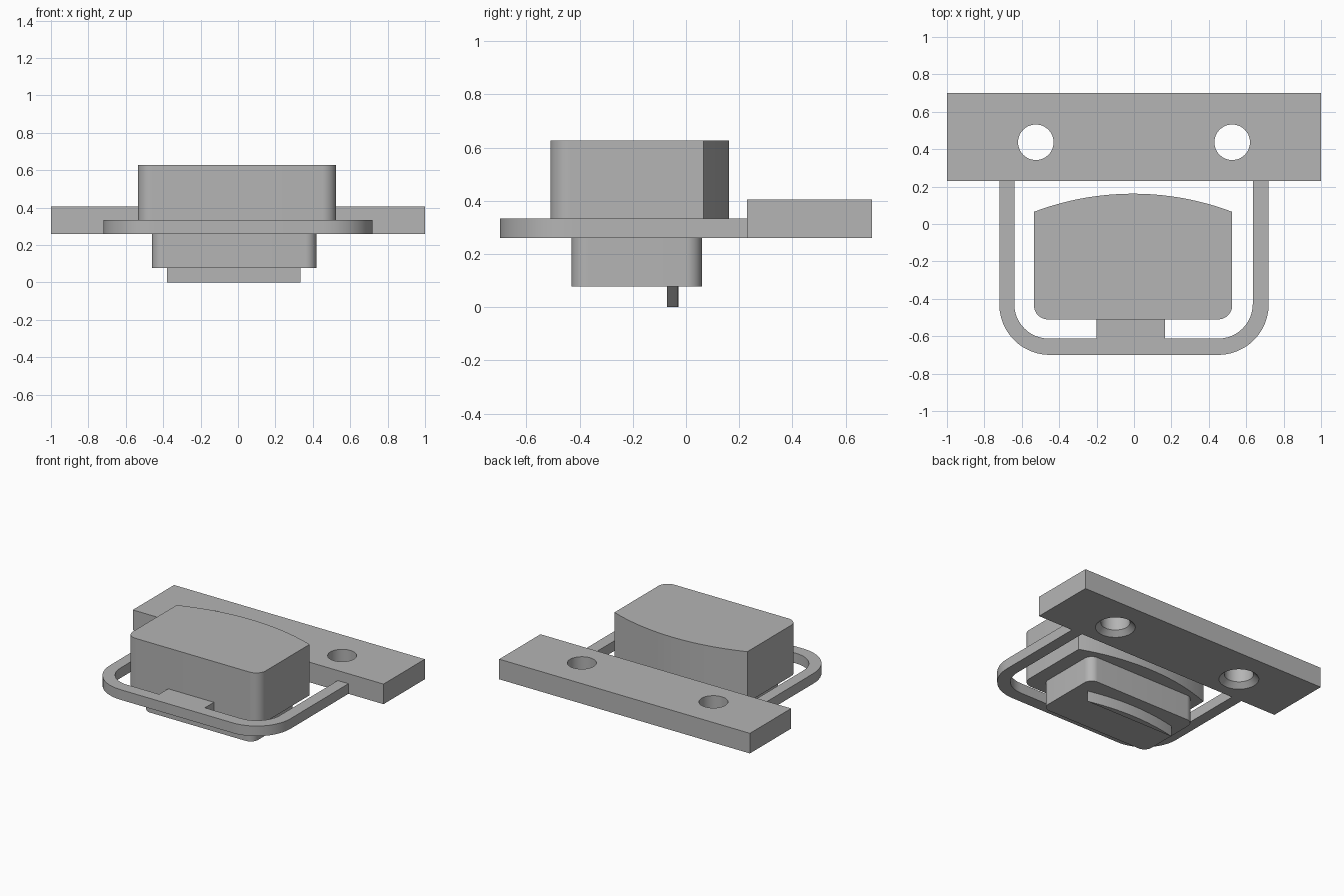
import bpy, bmesh, math
from mathutils import Vector

if "Cube" in bpy.data.objects:
    bpy.data.objects.remove(bpy.data.objects["Cube"], do_unlink=True)

grey = bpy.data.materials.new("plain grey")
grey.use_nodes = True
grey.diffuse_color = (0.46, 0.46, 0.46, 1)
grey.node_tree.nodes["Principled BSDF"].inputs["Base Color"].default_value = (0.46, 0.46, 0.46, 1)


def rounded(corners, steps=12):
    """Outline from (x, y, radius) corners, with tangent arcs at the rounded ones."""
    out = []
    for i, (x, y, r) in enumerate(corners):
        p = Vector((x, y))
        if r == 0:
            out.append(p)
            continue
        a = (Vector(corners[i - 1][:2]) - p).normalized()
        b = (Vector(corners[(i + 1) % len(corners)][:2]) - p).normalized()
        centre = p + (a + b) * r          # right-angled corners
        for k in range(steps + 1):
            t = math.pi / 2 * k / steps
            out.append(centre - b * r * math.cos(t) - a * r * math.sin(t))
    return out


def bow(x0, x1, y, sag, steps=32):
    """Shallow arc from x1 back to x0, bulging towards +y, ends left out."""
    half = (x1 - x0) / 2
    radius = (half ** 2 + sag ** 2) / (2 * sag)
    angle = math.asin(half / radius)
    points = []
    for k in range(1, steps):
        t = angle * (1 - 2 * k / steps)
        points.append(Vector(((x0 + x1) / 2 + radius * math.sin(t),
                              y + sag - radius * (1 - math.cos(t)))))
    return points


def finish(name, bm):
    bmesh.ops.recalc_face_normals(bm, faces=bm.faces)
    mesh = bpy.data.meshes.new(name)
    bm.to_mesh(mesh)
    bm.free()
    mesh.materials.append(grey)
    ob = bpy.data.objects.new(name, mesh)
    bpy.context.collection.objects.link(ob)
    return ob


def select(ob):
    bpy.ops.object.select_all(action='DESELECT')
    ob.select_set(True)
    bpy.context.view_layer.objects.active = ob


def extrude(name, outline, z0, z1):
    bm = bmesh.new()
    face = bm.faces.new([bm.verts.new((p.x, p.y, z0)) for p in outline])
    top = bmesh.ops.extrude_face_region(bm, geom=[face], use_keep_orig=True)
    verts = [g for g in top["geom"] if isinstance(g, bmesh.types.BMVert)]
    bmesh.ops.translate(bm, verts=verts, vec=(0, 0, z1 - z0))
    return finish(name, bm)


def smooth(ob):
    select(ob)
    bpy.ops.object.shade_smooth_by_angle(angle=math.radians(30))


# Mounting bar with two screw holes, countersunk from below
bar = extrude("mounting_bar", rounded([(-1, 0.23, 0), (1, 0.23, 0), (1, 0.7, 0), (-1, 0.7, 0)]), 0.26, 0.405)
for side in (-1, 1):
    bm = bmesh.new()
    rings = []
    for r, z in ((0.15, 0.24), (0.095, 0.295), (0.095, 0.45)):
        rings.append(bmesh.ops.create_circle(bm, segments=48, radius=r)["verts"])
        bmesh.ops.translate(bm, verts=rings[-1], vec=(side * 0.525, 0.437, z))
    for low, high in zip(rings, rings[1:]):
        for k in range(48):
            n = (k + 1) % 48
            bm.faces.new((low[k], low[n], high[n], high[k]))
    bm.faces.new(rings[0])
    bm.faces.new(rings[-1])
    cutter = finish("hole_cutter", bm)
    cutter.hide_render = True
    mod = bar.modifiers.new("hole", 'BOOLEAN')
    mod.operation, mod.solver, mod.object = 'DIFFERENCE', 'EXACT', cutter
    select(bar)
    bpy.ops.object.modifier_apply(modifier=mod.name)
    bpy.data.objects.remove(cutter, do_unlink=True)
smooth(bar)

# Flexible U-shaped arm with the tab that carries the button
arm = rounded([(-0.72, 0.23, 0), (-0.72, -0.7, 0.27), (0.72, -0.7, 0.27), (0.72, 0.23, 0),
               (0.635, 0.23, 0), (0.635, -0.613, 0.185), (0.165, -0.613, 0), (0.165, -0.51, 0),
               (-0.2, -0.51, 0), (-0.2, -0.613, 0), (-0.64, -0.613, 0.185), (-0.64, 0.23, 0)])
smooth(extrude("spring_arm", arm, 0.26, 0.333))

# Button block with rounded front corners and bowed back
block = rounded([(-0.535, 0.065, 0), (-0.535, -0.51, 0.075), (0.525, -0.51, 0.075), (0.525, 0.065, 0)])
smooth(extrude("button_block", block + bow(-0.535, 0.525, 0.065, 0.097), 0.26, 0.627))

# Lower boss
boss = rounded([(-0.46, -0.43, 0.06), (0.42, -0.43, 0.06), (0.42, 0.06, 0.06), (-0.46, 0.06, 0.06)])
smooth(extrude("lower_boss", boss, 0.077, 0.26))

# Thin bowed fin under the boss
fin = [Vector((-0.38, -0.072)), Vector((0.335, -0.072))] + bow(-0.38, 0.335, -0.072, 0.043)
smooth(extrude("contact_fin", fin, 0, 0.077))
